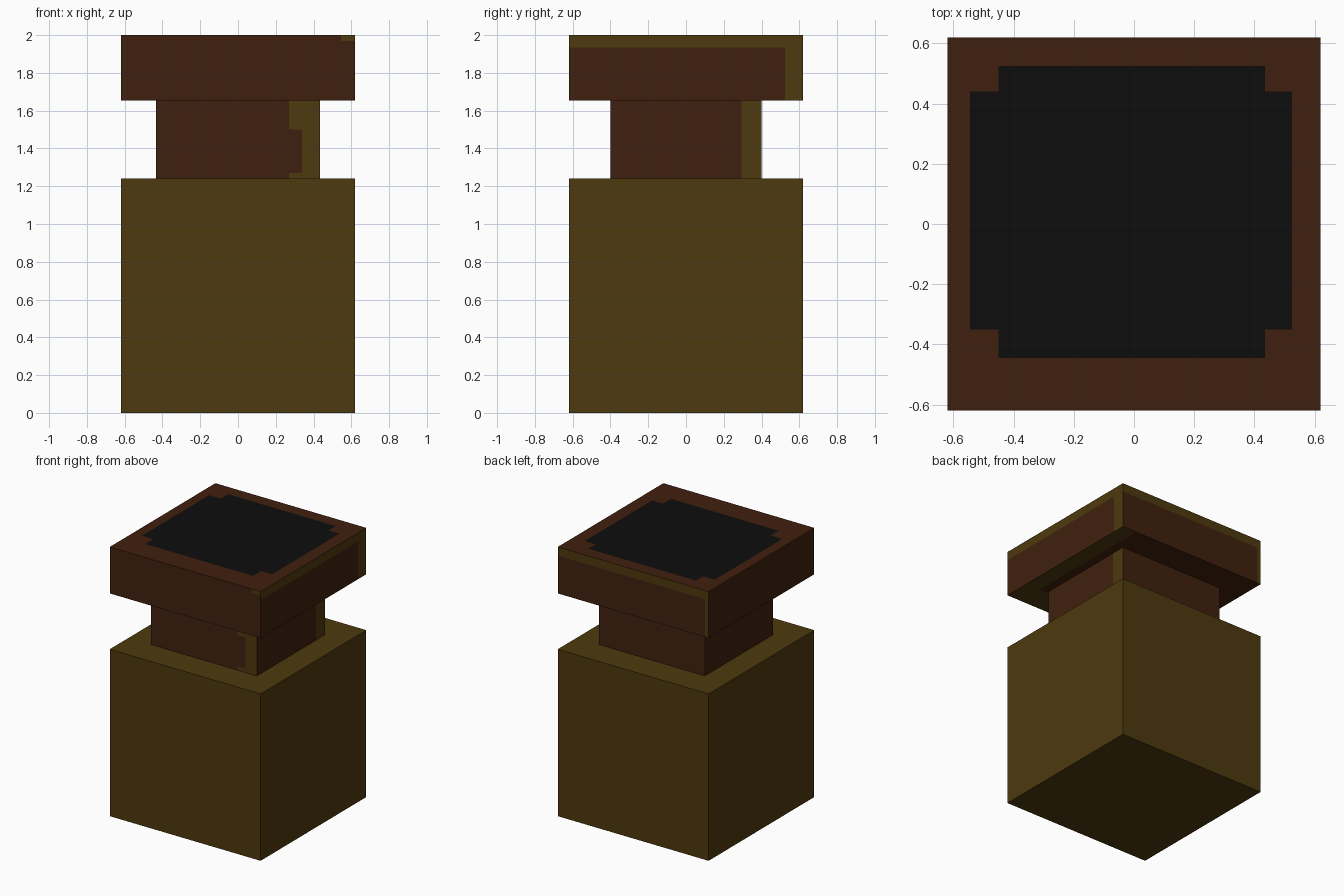
import bpy, bmesh
from mathutils import Vector

if "Cube" in bpy.data.objects:
    bpy.data.objects.remove(bpy.data.objects["Cube"])


def material(name, rgb):
    m = bpy.data.materials.new(name)
    m.diffuse_color = (*rgb, 1.0)
    m.use_nodes = True
    m.node_tree.nodes["Principled BSDF"].inputs["Base Color"].default_value = m.diffuse_color
    return m


MATS = [material("dark olive", (0.074, 0.041, 0.0044)),
        material("dark brown", (0.0513, 0.0144, 0.0044)),
        material("black", (0.004, 0.004, 0.004))]
OLIVE, BROWN, BLACK = range(3)
AXES = (Vector((1, 0, 0)), Vector((0, 1, 0)), Vector((0, 0, 1)))


def box(name, half_x, half_y, z0, z1, rule, cuts=((), (), ()), open_ends=False):
    """Box cut along axis planes; rule(centre, normal) picks each face's colour."""
    bm = bmesh.new()
    bmesh.ops.create_cube(bm, size=1.0)
    for v in bm.verts:
        v.co = (v.co.x * 2 * half_x, v.co.y * 2 * half_y,
                z0 + (v.co.z + 0.5) * (z1 - z0))
    for axis, values in zip(AXES, cuts):
        for value in values:
            bmesh.ops.bisect_plane(bm, geom=bm.verts[:] + bm.edges[:] + bm.faces[:],
                                   plane_co=axis * value, plane_no=axis)
    bm.normal_update()
    if open_ends:
        ends = [f for f in bm.faces if abs(f.normal.z) > 0.9]
        bmesh.ops.delete(bm, geom=ends, context='FACES_ONLY')
    for f in bm.faces:
        f.material_index = rule(f.calc_center_median(), f.normal)
    mesh = bpy.data.meshes.new(name)
    bm.to_mesh(mesh)
    bm.free()
    for m in MATS:
        mesh.materials.append(m)
    obj = bpy.data.objects.new(name, mesh)
    bpy.context.collection.objects.link(obj)
    return obj


# Neck: brown, olive on the right end of the front and the rear of the right side
def neck_rule(c, n):
    if n.y < -0.9:
        edge = 0.34 if 1.27 < c.z < 1.5 else 0.27
        return OLIVE if c.x > edge else BROWN
    if n.x > 0.9:
        return OLIVE if c.y > 0.295 else BROWN
    return BROWN


# Cap: brown with olive edge strips and a notched black top panel
def cap_rule(c, n):
    if n.z > 0.9:
        wide = -0.545 < c.x < 0.525 and -0.35 < c.y < 0.44
        tall = -0.45 < c.x < 0.435 and -0.445 < c.y < 0.525
        return BLACK if wide or tall else BROWN
    if n.z < -0.9:
        return OLIVE if c.x > 0.5 or c.y < -0.42 else BROWN
    if n.x > 0.9:
        return OLIVE if c.z > 1.935 or c.y > 0.525 else BROWN
    if n.y > 0.9:
        return OLIVE if c.z > 1.935 or c.x < -0.59 else BROWN
    if n.y < -0.9:
        return OLIVE if c.x > 0.545 and c.z > 1.97 else BROWN
    return BROWN


box("body", 0.62, 0.62, 0.0, 1.24, lambda c, n: OLIVE)
box("neck", 0.435, 0.40, 1.24, 1.655, neck_rule,
    ((0.27, 0.34), (0.295,), (1.27, 1.5)), open_ends=True)
box("cap", 0.62, 0.62, 1.655, 2.0, cap_rule,
    ((-0.59, -0.545, -0.45, 0.435, 0.5, 0.525, 0.545),
     (-0.445, -0.42, -0.35, 0.44, 0.525),
     (1.935, 1.97)))
